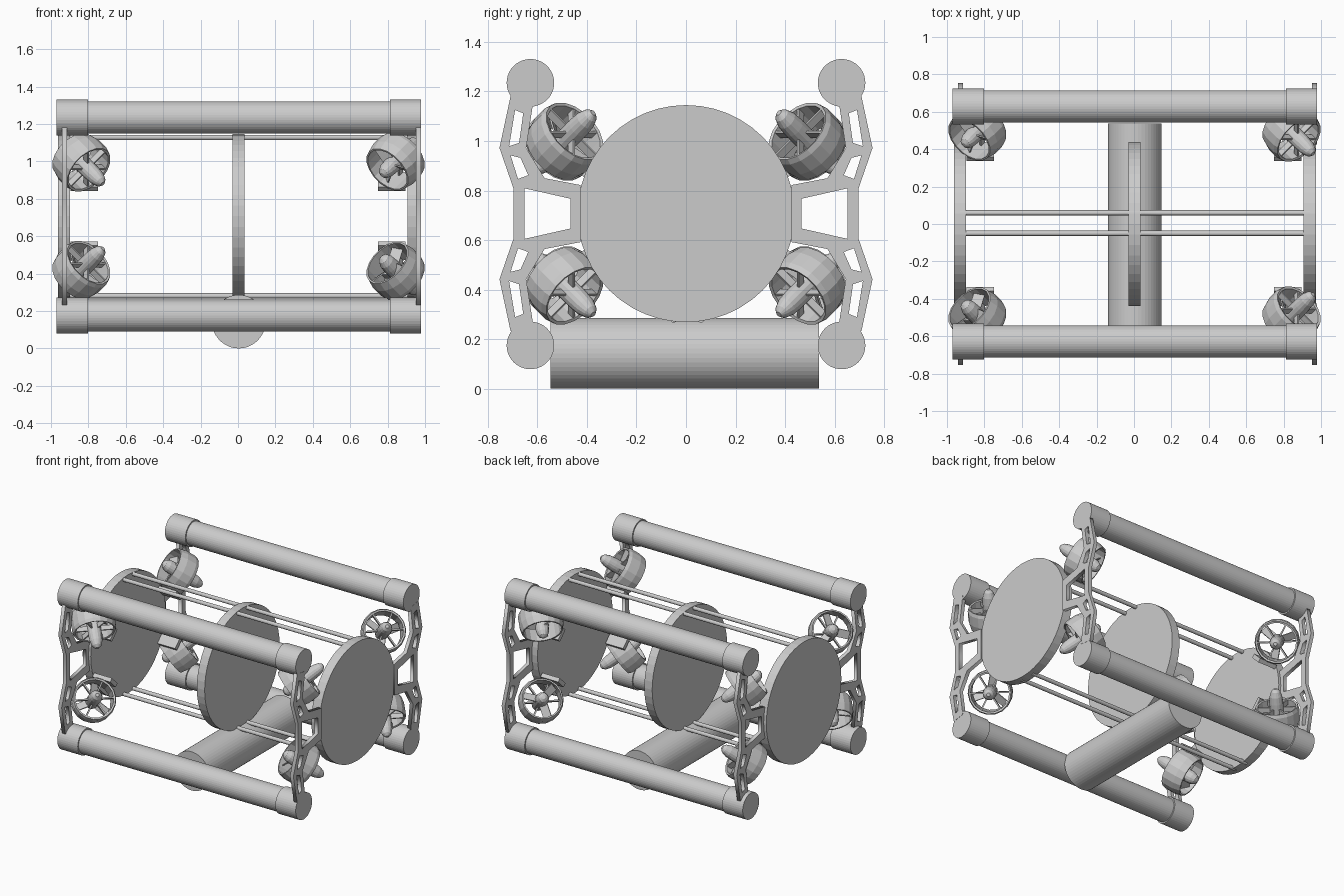
import bpy, bmesh
from math import pi, cos, sin
from mathutils import Matrix, Vector

if "Cube" in bpy.data.objects:
    bpy.data.objects.remove(bpy.data.objects["Cube"])

ZC = 0.707  # height of the plate centres


def link(name, mesh, matrix=None):
    ob = bpy.data.objects.new(name, mesh)
    bpy.context.collection.objects.link(ob)
    if matrix is not None:
        ob.matrix_world = matrix
    return ob


def frame(x, y, z, loc):
    m = Matrix((x, y, z)).transposed().to_4x4()
    m.translation = loc
    return m


def cyl(name, p0, p1, r, seg=40):
    p0, p1 = Vector(p0), Vector(p1)
    bm = bmesh.new()
    bmesh.ops.create_cone(bm, cap_ends=True, segments=seg, radius1=r, radius2=r,
                          depth=(p1 - p0).length)
    me = bpy.data.meshes.new(name)
    bm.to_mesh(me)
    bm.free()
    rot = (p1 - p0).to_track_quat('Z', 'Y').to_matrix().to_4x4()
    return link(name, me, Matrix.Translation((p0 + p1) / 2) @ rot)


def box(bm, size, matrix):
    bmesh.ops.create_cube(bm, size=1, matrix=matrix @ Matrix.Diagonal((*size, 1)))


def lathe(bm, prof, seg, closed):
    rings = [[bm.verts.new((r * cos(2 * pi * i / seg), r * sin(2 * pi * i / seg), z))
              for i in range(seg)] for r, z in prof]
    n = len(rings)
    for k in range(n if closed else n - 1):
        a, b = rings[k], rings[(k + 1) % n]
        for i in range(seg):
            j = (i + 1) % seg
            bm.faces.new((a[i], a[j], b[j], b[i]))
    if not closed:
        bm.faces.new(rings[0][::-1])
        bm.faces.new(rings[-1])


# Four long buoyancy tubes with wider end caps
for sy, yn in ((-1, "front"), (1, "back")):
    for z, zn in ((0.175, "lower"), (1.235, "upper")):
        y = 0.628 * sy
        cyl(f"{yn}_{zn}_tube", (-0.9, y, z), (0.9, y, z), 0.086)
        cyl(f"{yn}_{zn}_cap_left", (-0.97, y, z), (-0.803, y, z), 0.096)
        cyl(f"{yn}_{zn}_cap_right", (0.812, y, z), (0.978, y, z), 0.096)

# Three round plates, the tie rods and the transverse cylinder underneath
for name, x0, x1 in (("left", -0.963, -0.897), ("middle", -0.03, 0.034), ("right", 0.907, 0.973)):
    cyl(f"{name}_plate", (x0, 0, ZC), (x1, 0, ZC), 0.438, 48)
for y in (-0.05, 0.06):
    for z in (0.281, 1.127):
        cyl("tie_rod", (-0.93, y, z), (0.94, y, z), 0.014, 16)
cyl("belly_cylinder", (0.004, -0.547, 0.143), (0.004, 0.537, 0.143), 0.143, 48)

# Side brackets: flat outline with windows, mirrored in height and across y
half = [(0.696, 0.10), (0.753, 0.265), (0.708, 0.475), (0.615, 0.46), (0.645, 0.265),
        (0.571, 0.143), (0.425, 0.115)]
win_a = [(0.69, 0.418), (0.657, 0.405), (0.674, 0.285), (0.714, 0.272)]
win_b = [(0.708, 0.235), (0.668, 0.225), (0.637, 0.155), (0.678, 0.14)]
mid = [(0.652, 0.102), (0.466, 0.06), (0.466, -0.06), (0.652, -0.102)]


def flip(pts):
    return [(u, -v) for u, v in reversed(pts)]


loops = [half + flip(half), win_a, win_b, flip(win_a), flip(win_b), mid]


def bracket(name, x, s):
    cu = bpy.data.curves.new(name, 'CURVE')
    cu.dimensions = '2D'
    cu.fill_mode = 'BOTH'
    cu.extrude = 0.0135
    for pts in loops:
        sp = cu.splines.new('POLY')
        sp.points.add(len(pts) - 1)
        for p, (u, v) in zip(sp.points, pts):
            p.co = (u * s, v, 0, 1)
        sp.use_cyclic_u = True
    tmp = link(name + "_outline", cu)
    bpy.context.view_layer.update()
    me = bpy.data.meshes.new_from_object(
        tmp.evaluated_get(bpy.context.evaluated_depsgraph_get()))
    bpy.data.objects.remove(tmp)
    link(name, me, frame((0, 1, 0), (0, 0, 1), (1, 0, 0), (x, 0, ZC)))


for x, xn in ((-0.928, "left"), (0.966, "right")):
    for s, yn in ((-1, "front"), (1, "back")):
        bracket(f"{xn}_{yn}_bracket", x, s)

# Thruster mesh along local z: duct ring, motor pod, stator fins, propeller blades
bm = bmesh.new()
lathe(bm, [(0.138, -0.072), (0.15, -0.02), (0.15, 0.05), (0.142, 0.074),
           (0.13, 0.07), (0.128, -0.072)], 18, True)
lathe(bm, [(0.012, -0.12), (0.03, -0.108), (0.042, -0.08), (0.046, -0.04), (0.046, 0.1),
           (0.042, 0.15), (0.03, 0.185), (0.012, 0.203)], 16, False)
for i in range(6):
    rot = Matrix.Rotation(i * pi / 3, 4, 'Z')
    box(bm, (0.1, 0.01, 0.035), rot @ Matrix.Translation((0.088, 0, 0.05)))
for i in range(3):
    rot = Matrix.Rotation(i * 2 * pi / 3 + 0.3, 4, 'Z')
    box(bm, (0.085, 0.06, 0.007),
        rot @ Matrix.Translation((0.08, 0, -0.03)) @ Matrix.Rotation(0.6, 4, 'X'))
bmesh.ops.recalc_face_normals(bm, faces=bm.faces)
thruster = bpy.data.meshes.new("thruster")
bm.to_mesh(thruster)
bm.free()

bm = bmesh.new()
box(bm, (0.145, 0.09, 0.03), Matrix())
pad = bpy.data.meshes.new("thruster_mount")
bm.to_mesh(pad)
bm.free()

# Eight vectored thrusters, one per corner, each on a mounting pad facing inward
for sx in (-1, 1):
    for sy in (-1, 1):
        for sz in (-1, 1):
            c = Vector((0.84 * sx, 0.492 * sy, ZC + 0.29 * sz))
            axis = Vector((1, -sx * sy, sx * sz)).normalized()
            n = Vector((0, -sy, -sz)).normalized()
            link("thruster", thruster, frame(n, axis.cross(n), axis, c))
            ex = Vector((1, 0, 0))
            link("thruster_mount", pad,
                 frame(ex, n.cross(ex), n, c + n * 0.16 - ex * 0.018 * sx))
